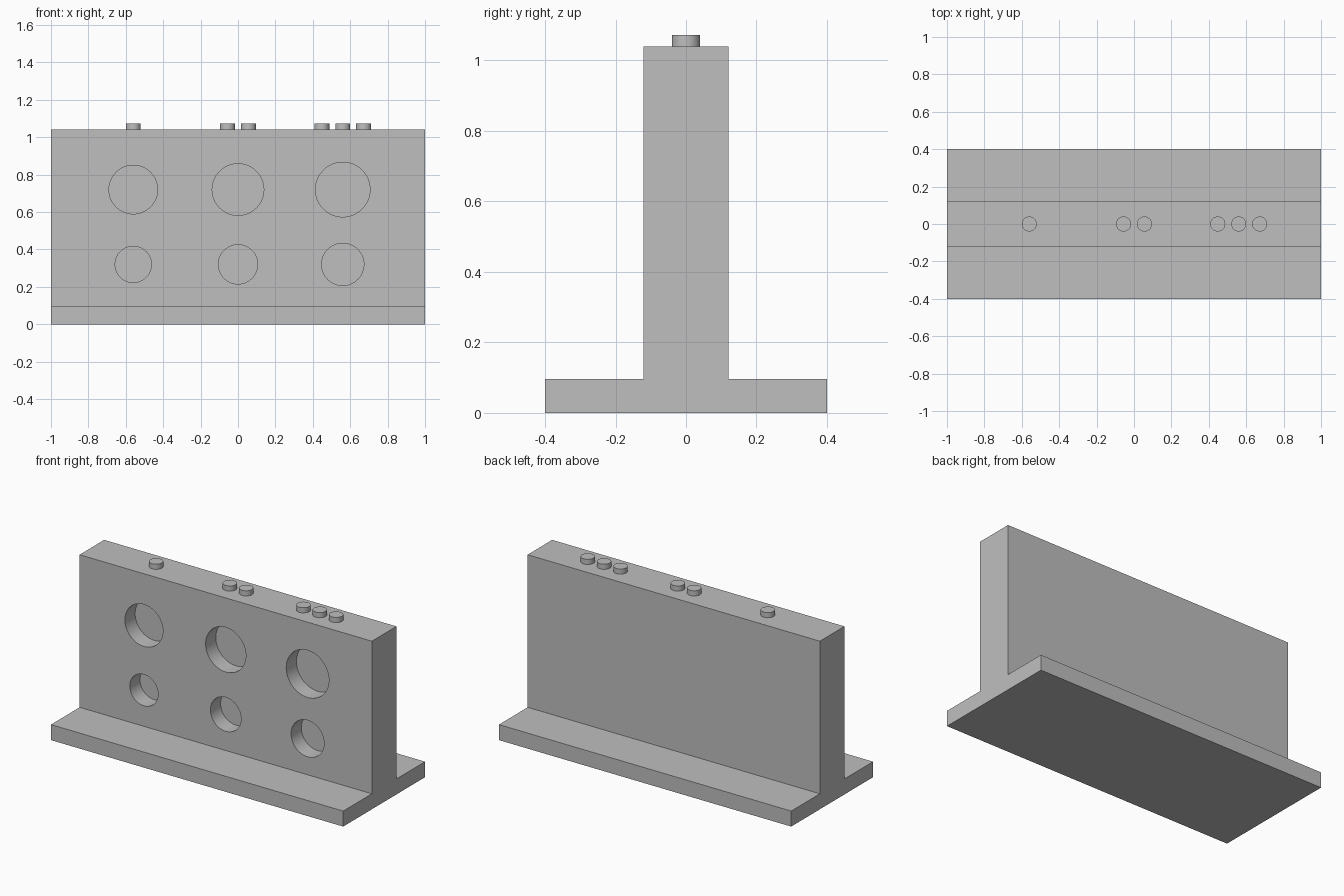
import bpy
import bmesh
import math

default_cube = bpy.data.objects.get("Cube")
if default_cube:
    bpy.data.objects.remove(default_cube, do_unlink=True)

LENGTH = 2.0
BASE_HALF, BASE_TOP = 0.4, 0.096
WALL_HALF, WALL_TOP = 0.12, 1.04
HOLE_DEPTH = 0.1
COLUMN = 0.56

# Single grey material
grey = bpy.data.materials.new("plain grey")
grey.use_nodes = True
colour = (0.52, 0.52, 0.52, 1)
grey.diffuse_color = colour
grey.node_tree.nodes["Principled BSDF"].inputs["Base Color"].default_value = colour


def cylinder(name, radius, depth, location, rotation=(0, 0, 0)):
    bpy.ops.mesh.primitive_cylinder_add(vertices=64, radius=radius, depth=depth,
                                        location=location, rotation=rotation)
    obj = bpy.context.object
    obj.name = name
    obj.data.materials.append(grey)
    return obj


def smooth(obj):
    bpy.ops.object.select_all(action="DESELECT")
    obj.select_set(True)
    bpy.context.view_layer.objects.active = obj
    bpy.ops.object.shade_smooth_by_angle(angle=math.radians(30))


# Stand: inverted T profile extruded along x
half_profile = [(BASE_HALF, 0), (BASE_HALF, BASE_TOP),
                (WALL_HALF, BASE_TOP), (WALL_HALF, WALL_TOP)]
profile = half_profile + [(-y, z) for y, z in reversed(half_profile)]
bm = bmesh.new()
face = bm.faces.new([bm.verts.new((-LENGTH / 2, y, z)) for y, z in profile])
result = bmesh.ops.extrude_face_region(bm, geom=[face])
moved = [v for v in result["geom"] if isinstance(v, bmesh.types.BMVert)]
bmesh.ops.translate(bm, verts=moved, vec=(LENGTH, 0, 0))
bmesh.ops.recalc_face_normals(bm, faces=bm.faces)
mesh = bpy.data.meshes.new("stand")
bm.to_mesh(mesh)
bm.free()
mesh.materials.append(grey)
stand = bpy.data.objects.new("stand", mesh)
bpy.context.collection.objects.link(stand)

# Blind round sockets in the front of the wall, widening to the model's left
cutters = []
for row, z, start in (("lower", 0.32, 0.097), ("upper", 0.72, 0.13)):
    for i in range(3):
        cutter = cylinder(f"{row}_socket_cutter_{i + 1}", start + 0.008 * i,
                          2 * HOLE_DEPTH, ((i - 1) * COLUMN, -WALL_HALF, z),
                          (math.pi / 2, 0, 0))
        cutter.hide_render = True
        cutters.append(cutter)
        cut = stand.modifiers.new(cutter.name, "BOOLEAN")
        cut.operation = "DIFFERENCE"
        cut.solver = "EXACT"
        cut.object = cutter

bpy.context.view_layer.objects.active = stand
for name in [m.name for m in stand.modifiers]:
    bpy.ops.object.modifier_apply(modifier=name)
for cutter in cutters:
    bpy.data.objects.remove(cutter, do_unlink=True)
smooth(stand)

# Counting pegs on top: one, two and three per column
PEG_HEIGHT, PEG_SINK, PEG_GAP = 0.032, 0.01, 0.112
for column in range(3):
    count = column + 1
    for i in range(count):
        x = (column - 1) * COLUMN + (i - (count - 1) / 2) * PEG_GAP
        z = WALL_TOP + (PEG_HEIGHT - PEG_SINK) / 2
        peg = cylinder(f"peg_{count}_{i + 1}", 0.04, PEG_HEIGHT + PEG_SINK, (x, 0, z))
        smooth(peg)
